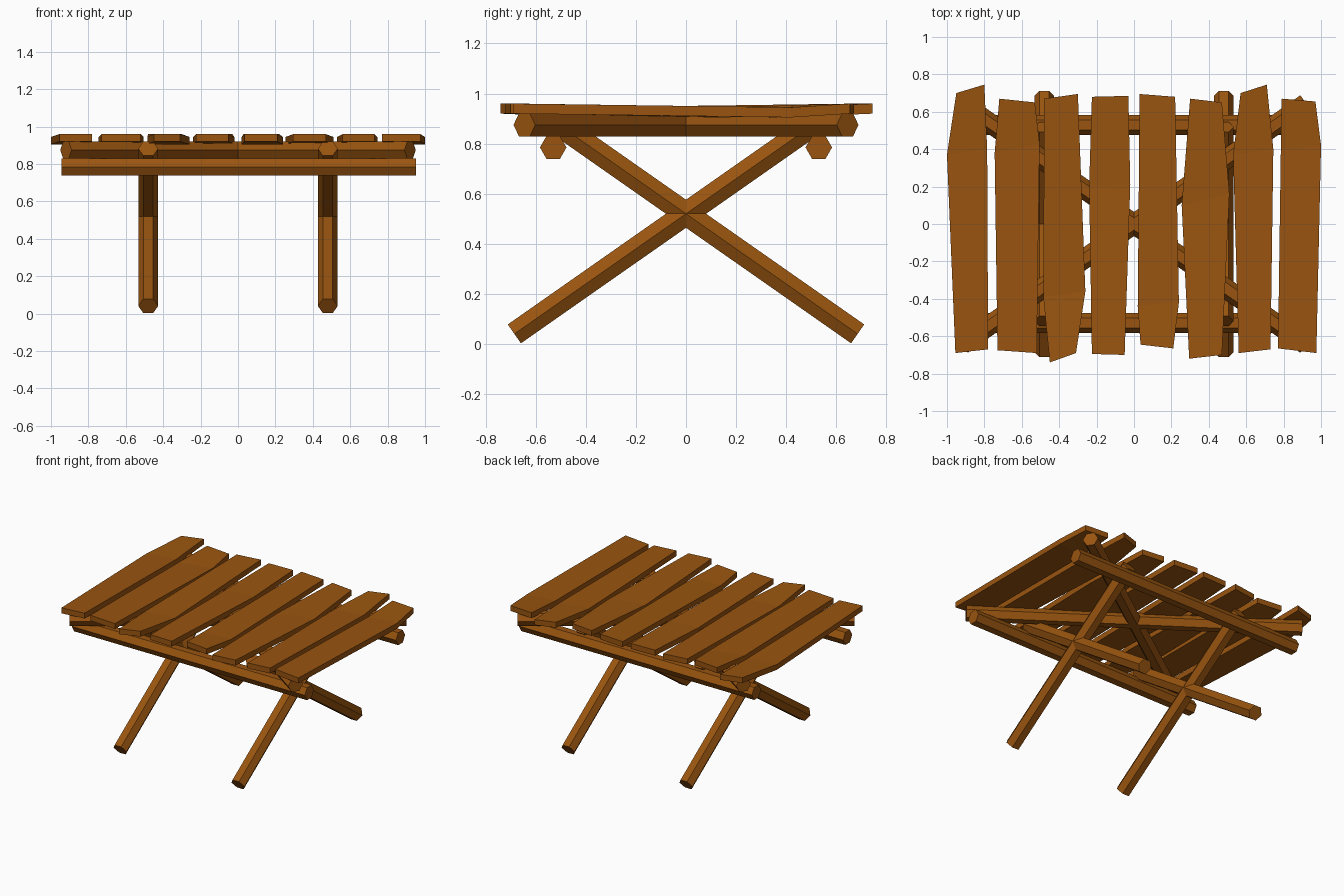
import bpy, bmesh, math
from mathutils import Vector

if "Cube" in bpy.data.objects:
    bpy.data.objects.remove(bpy.data.objects["Cube"], do_unlink=True)

wood = bpy.data.materials.new("brown wood")
wood.use_nodes = True
colour = (0.32, 0.09, 0.005, 1)
wood.diffuse_color = colour
wood.node_tree.nodes["Principled BSDF"].inputs["Base Color"].default_value = colour


def finish(name, bm):
    bmesh.ops.recalc_face_normals(bm, faces=bm.faces)
    mesh = bpy.data.meshes.new(name)
    bm.to_mesh(mesh)
    bm.free()
    mesh.materials.append(wood)
    bpy.context.collection.objects.link(bpy.data.objects.new(name, mesh))


def pole(name, start, end, side, radius=0.053):
    """Hexagonal pole; two of its corners point along the side vector."""
    start, end, side = Vector(start), Vector(end), Vector(side).normalized()
    up = (end - start).normalized().cross(side)
    bm = bmesh.new()
    rings = []
    for centre in (start, end):
        rings.append([bm.verts.new(centre + radius * (side * math.cos(a) + up * math.sin(a)))
                      for a in (i * math.pi / 3 for i in range(6))])
    for ring in rings:
        bm.faces.new(ring)
    for i in range(6):
        j = (i + 1) % 6
        bm.faces.new((rings[0][i], rings[0][j], rings[1][j], rings[1][i]))
    finish(name, bm)


def plank(name, left, right, thickness=0.04, dip=0.015):
    """Rough board with three cross sections, sagging at the middle one."""
    bm = bmesh.new()
    rings = []
    for i, (a, b) in enumerate(zip(left, right)):
        top = 0.96 - (dip if i == 1 else 0)
        rings.append([bm.verts.new((p[0], p[1], z))
                      for p, z in ((a, top), (b, top), (b, top - thickness), (a, top - thickness))])
    for r, s in zip(rings, rings[1:]):
        for i in range(4):
            j = (i + 1) % 4
            bm.faces.new((r[i], r[j], s[j], s[i]))
    bm.faces.new(rings[0])
    bm.faces.new(rings[-1])
    finish(name, bm)


# Crossed legs, one pair on each side
for x, side in ((-0.48, "right"), (0.48, "left")):
    for s, lean in ((1, "forward"), (-1, "backward")):
        pole(f"{side}_leg_leaning_{lean}", (x, 0.685 * s, 0.041), (x, -0.518 * s, 0.883), (1, 0, 0))

# Cross bars resting in the leg forks
for y, end in ((-0.53, "front"), (0.53, "back")):
    pole(f"{end}_cross_bar", (-0.945, y, 0.785), (0.952, y, 0.785), (0, 1, 0))

# Diagonal braces under the top
for s, word in ((1, "rising"), (-1, "falling")):
    pole(f"{word}_diagonal_brace", (-0.92, -0.645 * s, 0.875), (0.92, 0.645 * s, 0.875),
         (-0.645 * s, 0.92, 0))

# Table top boards: back, middle and front points of each edge
boards = [
    ([(-.95, .70), (-1, .37), (-.955, -.69)], [(-.80, .745), (-.785, .40), (-.78, -.67)]),
    ([(-.72, .67), (-.745, .38), (-.73, -.675)], [(-.53, .65), (-.505, .43), (-.52, -.69)]),
    ([(-.48, .67), (-.485, -.39), (-.45, -.74)], [(-.30, .695), (-.26, -.36), (-.31, -.69)]),
    ([(-.225, .68), (-.24, .20), (-.225, -.695)], [(-.03, .685), (-.02, .21), (-.05, -.70)]),
    ([(.03, .695), (.02, -.44), (.035, -.645)], [(.22, .68), (.24, -.42), (.21, -.665)]),
    ([(.30, .67), (.255, .10), (.295, -.72)], [(.47, .65), (.51, .16), (.47, -.70)]),
    ([(.57, .70), (.53, .37), (.56, -.69)], [(.71, .745), (.745, .40), (.73, -.67)]),
    ([(.79, .67), (.785, .40), (.77, -.665)], [(.97, .655), (1, .42), (.975, -.69)]),
]
for i, (left, right) in enumerate(boards):
    plank(f"table_top_board_{i + 1}", left, right)
